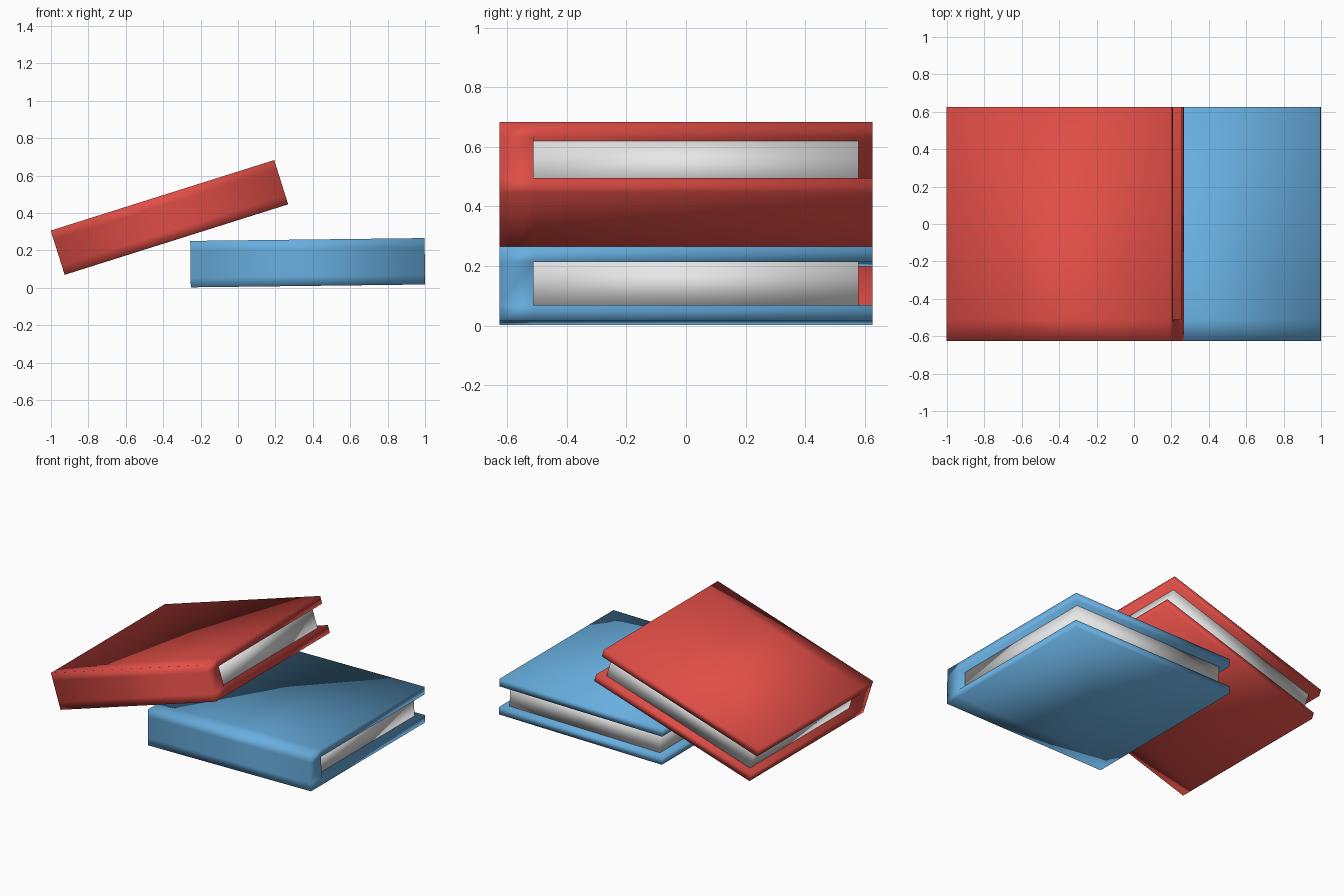
import bpy, bmesh, math

if "Cube" in bpy.data.objects:
    bpy.data.objects.remove(bpy.data.objects["Cube"])

L, W, T = 1.253, 1.253, 0.248    # book length (x), width (y), thickness (z)
COVER, SPINE, INSET = 0.052, 0.115, 0.048


def material(name, rgb):
    m = bpy.data.materials.new(name)
    m.diffuse_color = (*rgb, 1)
    m.use_nodes = True
    m.node_tree.nodes["Principled BSDF"].inputs["Base Color"].default_value = m.diffuse_color
    return m


RED = material("red cover", (0.75, 0.075, 0.062))
BLUE = material("blue cover", (0.14, 0.43, 0.75))
PAPER = material("page white", (0.8, 0.8, 0.8))


def extrude_x(name, strips, x0, x1, mat):
    """Sweep a (y, z) section made of quads along x, merging inner walls."""
    bm = bmesh.new()
    cache = {}

    def vert(p):
        if p not in cache:
            cache[p] = bm.verts.new((x0, *p))
        return cache[p]

    faces = [bm.faces.new([vert(p) for p in s]) for s in strips]
    res = bmesh.ops.extrude_face_region(bm, geom=faces, use_keep_orig=True)
    moved = [g for g in res["geom"] if isinstance(g, bmesh.types.BMVert)]
    bmesh.ops.translate(bm, verts=moved, vec=(x1 - x0, 0, 0))
    bmesh.ops.recalc_face_normals(bm, faces=bm.faces)
    me = bpy.data.meshes.new(name)
    bm.to_mesh(me)
    bm.free()
    me.materials.append(mat)
    me.shade_smooth()
    ob = bpy.data.objects.new(name, me)
    bpy.context.collection.objects.link(ob)
    return ob


def rect(y0, y1, z0, z1):
    return [(y0, z0), (y1, z0), (y1, z1), (y0, z1)]


def book(name, mat, loc, tilt):
    y0, ys, y1 = -W / 2, -W / 2 + SPINE, W / 2
    h, i = T / 2, T / 2 - COVER
    # C-shaped cover: thick spine at the front, one board above and one below
    strips = [rect(y0, ys, -h, -i), rect(y0, ys, -i, i), rect(y0, ys, i, h),
              rect(ys, y1, -h, -i), rect(ys, y1, i, h)]
    cover = extrude_x(name + "_cover", strips, -L / 2, L / 2, mat)
    # page block, set back from the three open sides
    pages = extrude_x(name + "_pages", [rect(ys - 0.01, y1 - INSET, -i - 0.004, i + 0.004)],
                      -L / 2 + INSET, L / 2 - INSET, PAPER)
    for ob in (cover, pages):
        ob.location = loc
        ob.rotation_euler = (0, -math.radians(tilt), 0)


# lower book lies almost flat, upper book leans on it
book("lower_book", BLUE, (0.3725, 0, 0.134), 0.7)
book("upper_book", RED, (-0.3665, 0, 0.376), 17.5)
